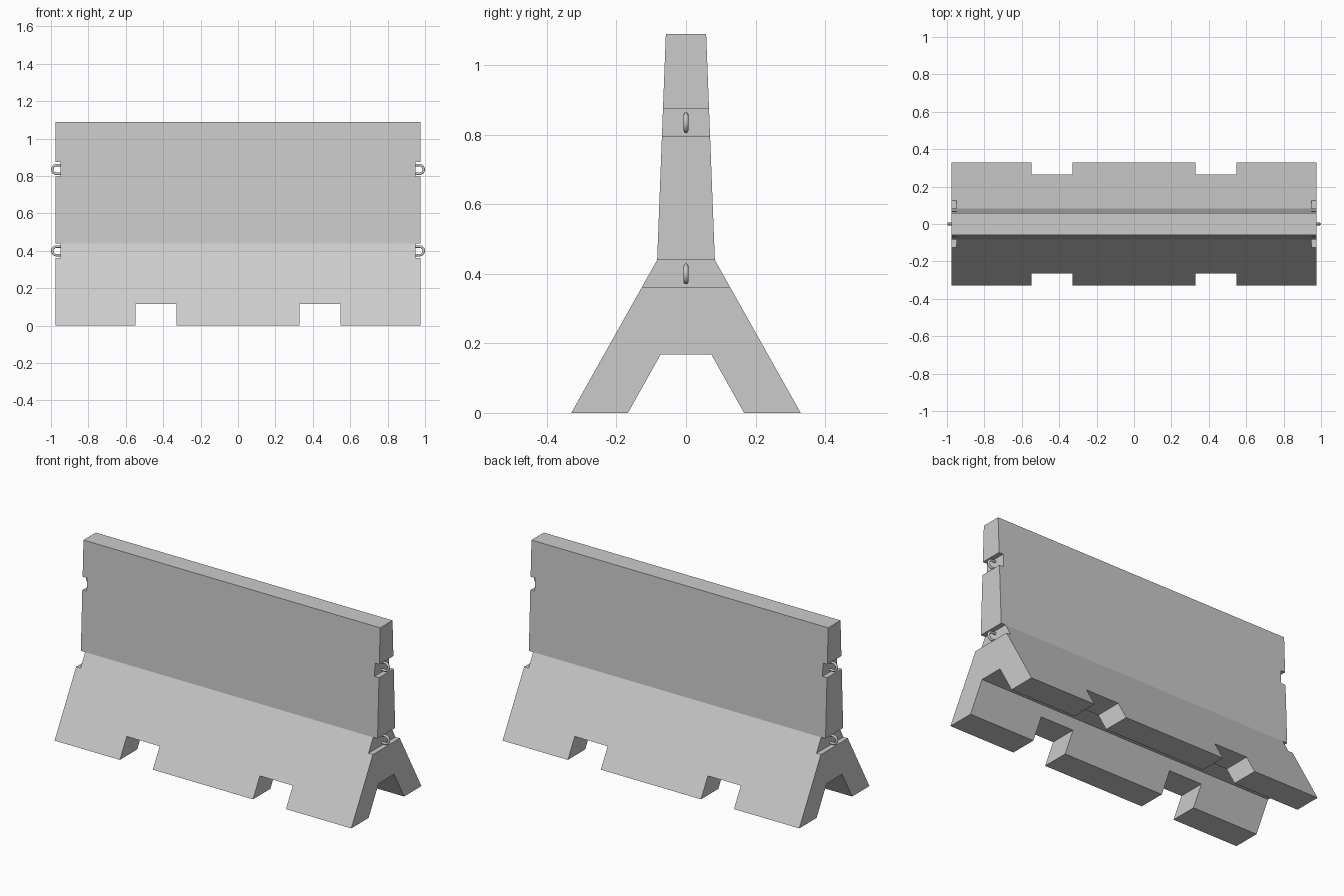
import bpy, bmesh, math
from mathutils import Matrix

if "Cube" in bpy.data.objects:
    bpy.data.objects.remove(bpy.data.objects["Cube"])

HALF = 0.977          # half length of the concrete body
NOTCH_X = 0.948       # depth reached by the end notches


def link_mesh(name, bm):
    bmesh.ops.recalc_face_normals(bm, faces=bm.faces)
    me = bpy.data.meshes.new(name)
    bm.to_mesh(me)
    bm.free()
    ob = bpy.data.objects.new(name, me)
    bpy.context.collection.objects.link(ob)
    return ob


def add_box(bm, x0, x1, y0, y1, z0, z1):
    m = (Matrix.Translation(((x0 + x1) / 2, (y0 + y1) / 2, (z0 + z1) / 2))
         @ Matrix.Diagonal((x1 - x0, y1 - y0, z1 - z0, 1)))
    bmesh.ops.create_cube(bm, size=1, matrix=m)


# Barrier body: half profile mirrored, then extruded along x
half = [(0.073, 0.168), (0.167, 0), (0.33, 0), (0.083, 0.44), (0.058, 1.09)]
profile = half + [(-y, z) for y, z in reversed(half)]
bm = bmesh.new()
face = bm.faces.new([bm.verts.new((-HALF, y, z)) for y, z in profile])
ext = bmesh.ops.extrude_face_region(bm, geom=[face], use_keep_orig=True)
verts = [v for v in ext["geom"] if isinstance(v, bmesh.types.BMVert)]
bmesh.ops.translate(bm, verts=verts, vec=(2 * HALF, 0, 0))
body = link_mesh("barrier_body", bm)

# Cutters: forklift slots under the feet and notches in both ends
bm = bmesh.new()
for s in (-1, 1):
    xs = sorted((s * 0.33, s * 0.547))
    add_box(bm, *xs, -0.5, 0.5, -0.1, 0.115)
    xs = sorted((s * NOTCH_X, s * 1.1))
    for z0, z1 in ((0.362, 0.44), (0.797, 0.875)):
        add_box(bm, *xs, -0.5, 0.5, z0, z1)
cutter = link_mesh("cutter", bm)
cutter.hide_render = True

mod = body.modifiers.new("cuts", 'BOOLEAN')
mod.operation = 'DIFFERENCE'
mod.solver = 'EXACT'
mod.object = cutter
bpy.context.view_layer.objects.active = body
bpy.ops.object.modifier_apply(modifier=mod.name)
bpy.data.objects.remove(cutter)


# Steel connecting loops: U-shaped rods in the notches
def loop(name, side, z):
    tube, r, cx = 0.007, 0.023, 0.970
    pts = [(NOTCH_X - 0.01, r)]
    for i in range(13):
        a = math.pi / 2 - math.pi * i / 12
        pts.append((cx + r * math.cos(a), r * math.sin(a)))
    pts.append((NOTCH_X - 0.01, -r))
    cu = bpy.data.curves.new(name, 'CURVE')
    cu.dimensions = '3D'
    cu.bevel_depth = tube
    cu.bevel_resolution = 3
    cu.use_fill_caps = True
    sp = cu.splines.new('POLY')
    sp.points.add(len(pts) - 1)
    for p, (x, h) in zip(sp.points, pts):
        p.co = (side * x, 0, z + side * h, 1)
    ob = bpy.data.objects.new(name, cu)
    bpy.context.collection.objects.link(ob)
    bpy.ops.object.select_all(action='DESELECT')
    ob.select_set(True)
    bpy.context.view_layer.objects.active = ob
    bpy.ops.object.convert(target='MESH')
    bpy.ops.object.shade_smooth_by_angle(angle=math.radians(40))


for side, end in ((-1, "left"), (1, "right")):
    for z, level in ((0.40, "lower"), (0.835, "upper")):
        loop(f"{level}_{end}_loop", side, z)
